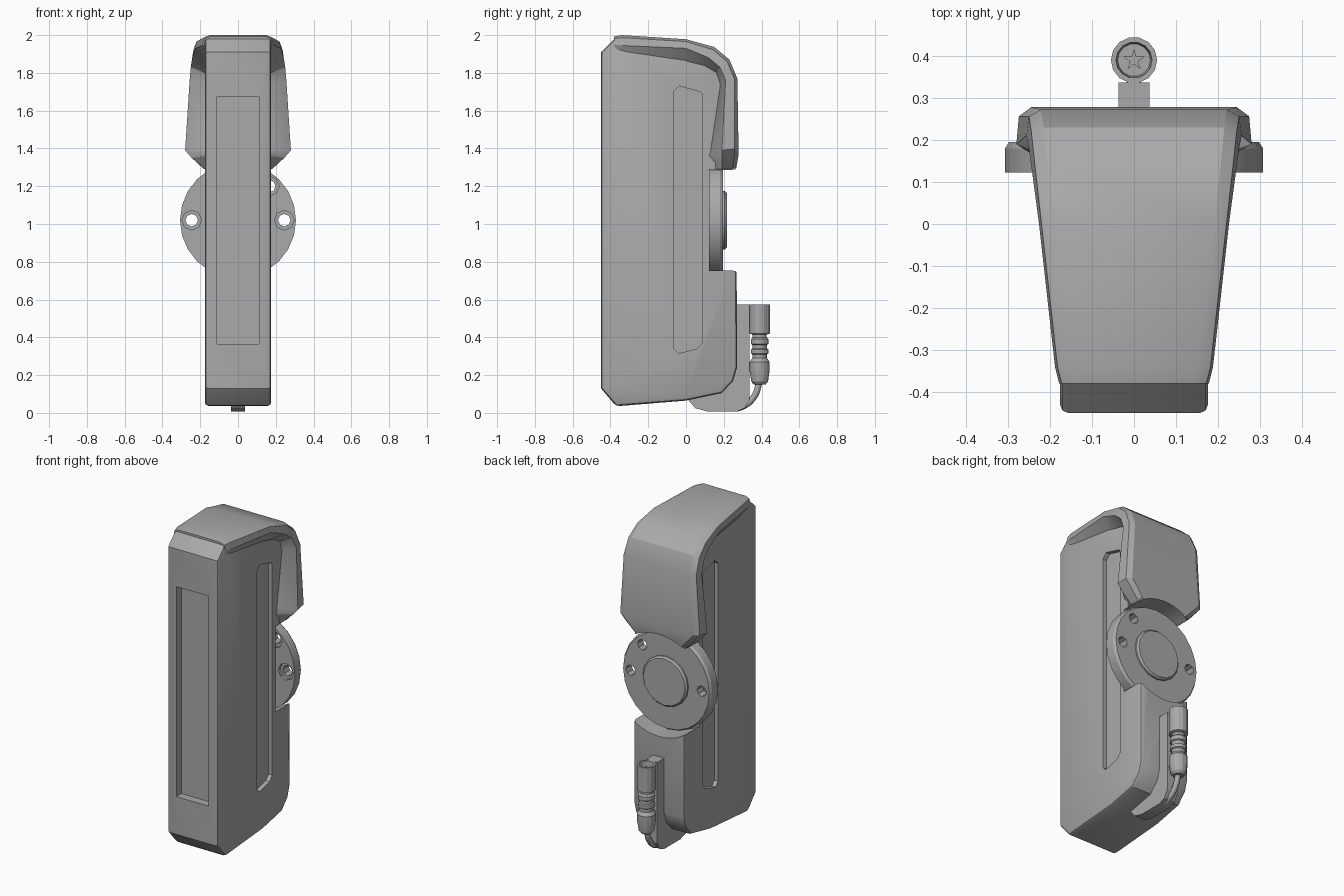
import bpy, bmesh, math
from mathutils import Vector

cube = bpy.data.objects.get("Cube")
if cube:
    bpy.data.objects.remove(cube, do_unlink=True)

grey = bpy.data.materials.new("neutral grey")
grey.use_nodes = True
GREY = (0.4, 0.4, 0.4, 1)
grey.diffuse_color = GREY
grey.node_tree.nodes["Principled BSDF"].inputs["Base Color"].default_value = GREY


def make(name, rings, cap=True, cyclic=False):
    """Loft a list of closed point rings into one mesh."""
    bm = bmesh.new()
    loops = [[bm.verts.new(p) for p in ring] for ring in rings]
    n = len(loops[0])
    pairs = list(zip(loops, loops[1:]))
    for a, b in pairs:
        for i in range(n):
            j = (i + 1) % n
            bm.faces.new((a[i], a[j], b[j], b[i]))
    if cap:
        bm.faces.new(loops[0])
        bm.faces.new(loops[-1])
    bmesh.ops.recalc_face_normals(bm, faces=bm.faces)
    mesh = bpy.data.meshes.new(name)
    bm.to_mesh(mesh)
    bm.free()
    mesh.materials.append(grey)
    ob = bpy.data.objects.new(name, mesh)
    bpy.context.collection.objects.link(ob)
    return ob


def place(axis, u, v, w):
    return {"x": (w, u, v), "y": (u, w, v), "z": (u, v, w)}[axis]


def prism(name, pts, axis, a, b):
    return make(name, [[place(axis, u, v, w) for u, v in pts] for w in (a, b)])


def circle(r, n, cx=0.0, cy=0.0):
    return [(cx + r * math.cos(math.tau * i / n), cy + r * math.sin(math.tau * i / n))
            for i in range(n)]


def turned(name, profile, axis, n, cx, cy):
    """Stack circles of (radius, position) along an axis."""
    return make(name, [[place(axis, u, v, w) for u, v in circle(r, n, cx, cy)]
                       for r, w in profile])


def apply(ob, mod):
    bpy.context.view_layer.objects.active = ob
    bpy.ops.object.modifier_apply(modifier=mod.name)


def bevel(ob, width, segments=2, angle=50):
    mod = ob.modifiers.new("bevel", "BEVEL")
    mod.width, mod.segments = width, segments
    mod.limit_method, mod.angle_limit = "ANGLE", math.radians(angle)
    apply(ob, mod)


def cut(ob, cutter, keep=False):
    mod = ob.modifiers.new("cut", "BOOLEAN")
    mod.operation, mod.solver, mod.object = "DIFFERENCE", "EXACT", cutter
    apply(ob, mod)
    if not keep:
        bpy.data.objects.remove(cutter, do_unlink=True)


def smooth(ob):
    bpy.ops.object.select_all(action="DESELECT")
    ob.select_set(True)
    bpy.context.view_layer.objects.active = ob
    bpy.ops.object.shade_smooth_by_angle(angle=math.radians(25))


HUB_Z = 1.02

# Main slab body
outline = [(-.45, .13), (-.45, 1.91), (-.37, 1.99), (0, 1.965), (.15, 1.925),
           (.22, 1.86), (.265, 1.77), (.27, .24), (.25, .17), (.19, .105),
           (0, .065), (-.37, .035)]
body = prism("body", outline, "x", -.176, .176)
bevel(body, .02)

# Flared hood wrapping the top and upper back: outer, middle, inner points, half width
stations = [((-.38, 1.993), (-.38, 1.95), (-.38, 1.92), .178),
            ((-.34, 2.0), (-.34, 1.945), (-.34, 1.91), .188),
            ((0, 1.978), (0, 1.93), (0, 1.86), .226),
            ((.15, 1.937), (.12, 1.88), (.10, 1.835), .242),
            ((.23, 1.87), (.18, 1.83), (.16, 1.80), .25),
            ((.272, 1.77), (.21, 1.76), (.18, 1.74), .256),
            ((.278, 1.40), (.19, 1.39), (.13, 1.40), .28),
            ((.277, 1.36), (.19, 1.35), (.12, 1.36), .245),
            ((.265, 1.29), (.19, 1.29), (.12, 1.29), .18)]
rings = []
for outer, mid, inner, w in stations:
    o, m, i = Vector(outer), Vector(mid), Vector(inner)
    near = m.lerp(o, .75)
    half = [(.16, *i), (.172, *i), (w, *m), (w - .006, *near), (w - .035, *o)]
    rings.append(half + [(-x, y, z) for x, y, z in reversed(half)])
hood = make("hood", rings)

# Round clearance for the hub in both body and hood
clearance = turned("hub_clearance", [(.32, .12), (.32, .4)], "y", 32, 0, HUB_Z)
cut(body, clearance, keep=True)
cut(hood, clearance)

# Front recess and side grooves
cut(body, prism("front_recess", [(-.11, .365), (.11, .365), (.11, 1.675), (-.11, 1.675)],
                "y", -.5, -.40))
groove = [(-.065, .34), (-.04, .315), (.06, .34), (.085, .37),
          (.085, 1.69), (.075, 1.70), (-.035, 1.73), (-.065, 1.70)]
for s in (-1, 1):
    cut(body, prism("side_groove", groove, "x", s * .15, s * .2))

# Mounting hub: flange, raised centre and three screw holes
flange = turned("hub_flange", [(.307, .122), (.307, .18), (.297, .195)], "y", 24, 0, HUB_Z)
for x, dz in ((-.245, 0), (.245, 0), (.166, .18)):
    cut(flange, turned("screw_hole", [(.033, .1), (.033, .25)], "y", 8, x, HUB_Z + dz))
    cut(flange, turned("screw_seat", [(.052, .1), (.052, .14)], "y", 8, x, HUB_Z + dz))
centre = turned("hub_centre", [(.155, .15), (.155, .205), (.145, .216)], "y", 16, 0, HUB_Z)

# Rear cable bracket
bracket_outline = [(0, .12), (.01, .07), (.05, .025), (.11, .008), (.27, .008),
                   (.31, .025), (.337, .07), (.337, .575), (.2, .575), (.2, .12)]
bracket = prism("cable_bracket", bracket_outline, "x", -.037, .037)

# Plug body, turned around a vertical axis with an open socket on top
plug_profile = [(.032, .15), (.045, .165), (.054, .22), (.054, .27), (.04, .29),
                (.04, .31), (.048, .315), (.048, .335), (.04, .34), (.04, .36),
                (.048, .365), (.048, .39), (.038, .40), (.038, .415), (.055, .42),
                (.055, .575), (.043, .575), (.039, .52)]
plug = turned("plug", plug_profile, "z", 14, 0, .39)

# Star shaped key inside the socket
star_pts = []
for k in range(10):
    r, a = (.026 if k % 2 == 0 else .01), math.pi / 2 + k * math.pi / 5
    star_pts.append((r * math.cos(a), .39 + r * math.sin(a)))
star = prism("socket_key", star_pts, "z", .51, .55)

# Cable sweeping from the bracket foot up into the plug
curve = bpy.data.curves.new("cable", "CURVE")
curve.dimensions, curve.bevel_depth, curve.bevel_resolution = "3D", .017, 2
curve.use_fill_caps = True
curve.resolution_u = 6
spline = curve.splines.new("BEZIER")
path = [(.2, .025), (.29, .03), (.36, .085), (.39, .17)]
spline.bezier_points.add(len(path) - 1)
for pt, (y, z) in zip(spline.bezier_points, path):
    pt.co = (0, y, z)
    pt.handle_left_type = pt.handle_right_type = "AUTO"
curve.materials.append(grey)
cable = bpy.data.objects.new("cable", curve)
bpy.context.collection.objects.link(cable)

for ob in (body, hood, flange, centre, bracket, plug):
    smooth(ob)
